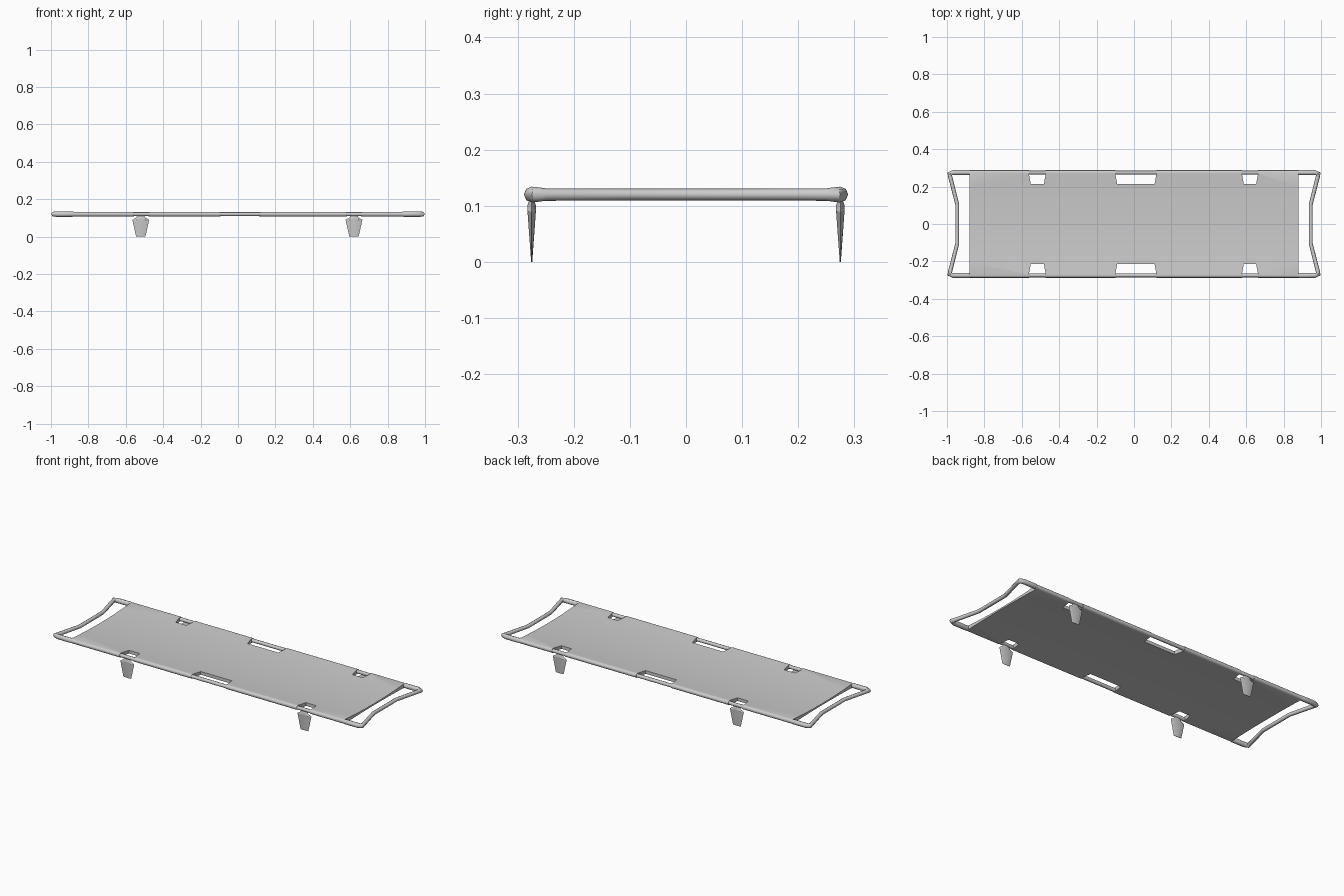
import bpy, bmesh, math

cube = bpy.data.objects.get("Cube")
if cube:
    bpy.data.objects.remove(cube, do_unlink=True)

grey = bpy.data.materials.new("plain grey")
grey.use_nodes = True
grey.diffuse_color = (0.6, 0.6, 0.6, 1)
grey.node_tree.nodes["Principled BSDF"].inputs["Base Color"].default_value = (0.6, 0.6, 0.6, 1)

POLE_Y, POLE_Z = 0.275, 0.12


def activate(ob):
    bpy.ops.object.select_all(action='DESELECT')
    ob.select_set(True)
    bpy.context.view_layer.objects.active = ob


def finish(ob, angle=40):
    ob.data.materials.clear()
    ob.data.materials.append(grey)
    activate(ob)
    bpy.ops.object.shade_smooth_by_angle(angle=math.radians(angle))


def loft(name, rings):
    """Closed solid through rings of equal point count."""
    bm = bmesh.new()
    loops = [[bm.verts.new(p) for p in ring] for ring in rings]
    n = len(loops[0])
    for a, b in zip(loops, loops[1:]):
        for i in range(n):
            j = (i + 1) % n
            bm.faces.new((a[i], a[j], b[j], b[i]))
    bm.faces.new(loops[0])
    bm.faces.new(loops[-1])
    bmesh.ops.recalc_face_normals(bm, faces=bm.faces)
    me = bpy.data.meshes.new(name)
    bm.to_mesh(me)
    bm.free()
    ob = bpy.data.objects.new(name, me)
    bpy.context.collection.objects.link(ob)
    return ob


# Tubular frame: one closed loop with thick grips and thin poles and end bars
quarter = [(0.87, POLE_Y, 0.0105), (0.885, POLE_Y, 0.014), (0.965, POLE_Y, 0.014),
           (0.986, 0.268, 0.0135), (0.982, 0.25, 0.011), (0.945, 0.105, 0.0105)]
right_end = quarter + [(x, -y, r) for x, y, r in reversed(quarter)]
path = right_end + [(-x, -y, r) for x, y, r in right_end]
curve = bpy.data.curves.new("tubular_frame", 'CURVE')
curve.dimensions = '3D'
curve.bevel_depth = 1.0
curve.bevel_resolution = 2
spline = curve.splines.new('POLY')
spline.points.add(len(path) - 1)
spline.use_cyclic_u = True
for point, (x, y, r) in zip(spline.points, path):
    point.co = (x, y, POLE_Z, 1)
    point.radius = r
frame = bpy.data.objects.new("tubular_frame", curve)
bpy.context.collection.objects.link(frame)
activate(frame)
bpy.ops.object.convert(target='MESH')
frame = bpy.context.view_layer.objects.active
finish(frame, 50)

# Canvas bed: slightly sagging cloth that wraps around both poles
half = [(POLE_Y + 0.0125 * math.cos(math.radians(a)),
         POLE_Z + 0.0125 * math.sin(math.radians(a))) for a in range(-90, 91, 30)]
half += [(0.2, 0.127), (0.1, 0.1225)]
outline = [(0.1, 0.112), (0.2, 0.11)] + half
outline += [(0, 0.121)]
outline += [(-y, z) for y, z in reversed(outline[:-1])] + [(0, 0.1125)]
bed = loft("canvas_bed", [[(x, y, z) for y, z in outline] for x in (-0.88, 0.88)])

# Tapered openings along both edges
for centre, width in ((-0.517, 0.045), (0.01, 0.11), (0.62, 0.043)):
    for side in (-1, 1):
        edges = [(centre - width, 0.3), (centre - width, 0.268), (centre - width + 0.01, 0.214),
                 (centre + width - 0.01, 0.214), (centre + width, 0.268), (centre + width, 0.3)]
        cutter = loft("opening_cutter", [[(x, side * y, z) for x, y in edges] for z in (0.05, 0.2)])
        cutter.hide_render = True
        mod = bed.modifiers.new("opening", 'BOOLEAN')
        mod.operation = 'DIFFERENCE'
        mod.solver = 'EXACT'
        mod.object = cutter
        activate(bed)
        bpy.ops.object.modifier_apply(modifier=mod.name)
        bpy.data.objects.remove(cutter, do_unlink=True)
finish(bed)

# Four wedge feet under the poles: height, half width, half thickness
LEG = ((0, 0.025, 0.001), (0.09, 0.045, 0.0075), (0.101, 0.025, 0.0075), (0.111, 0.02, 0.004))
for end, x in (("right", -0.52), ("left", 0.62)):
    for place, y in (("front", -POLE_Y), ("back", POLE_Y)):
        rings = [[(x - w, y, z), (x - w / 2, y - t, z), (x + w / 2, y - t, z),
                  (x + w, y, z), (x + w / 2, y + t, z), (x - w / 2, y + t, z)]
                 for z, w, t in LEG]
        finish(loft(f"{place}_{end}_foot", rings), 30)
